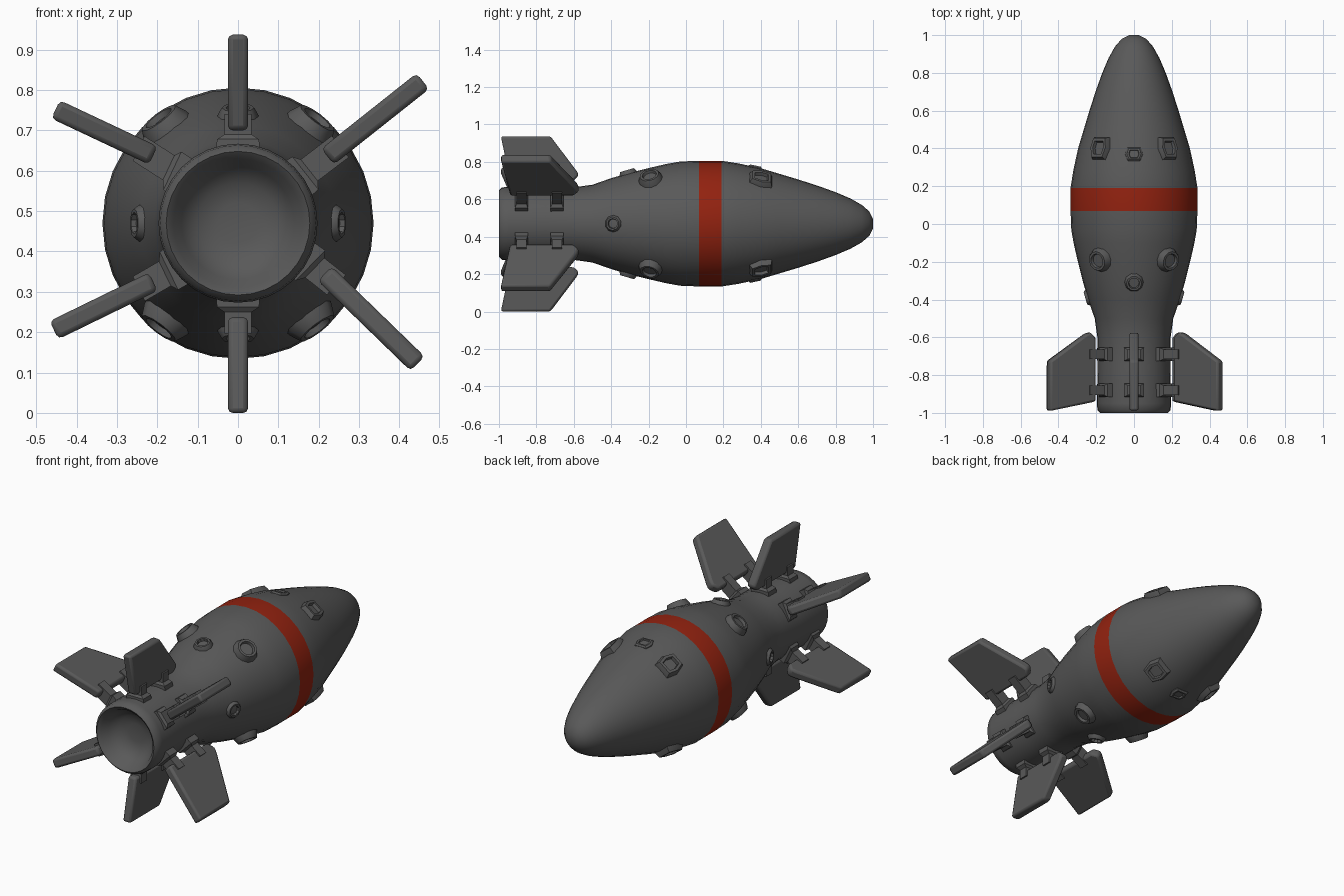
import bpy, bmesh, math
from mathutils import Vector, Matrix

if "Cube" in bpy.data.objects:
    bpy.data.objects.remove(bpy.data.objects["Cube"])

CZ = 0.47  # height of the long axis


def material(name, rgb):
    m = bpy.data.materials.new(name)
    m.diffuse_color = (*rgb, 1)
    m.use_nodes = True
    m.node_tree.nodes["Principled BSDF"].inputs["Base Color"].default_value = m.diffuse_color
    return m


GREY = material("dark_grey", (0.1, 0.1, 0.1))
RED = material("band_red", (0.29, 0.016, 0.005))


def finish(name, bm, mats=(GREY,), bevel=0, angle=35):
    bmesh.ops.recalc_face_normals(bm, faces=bm.faces)
    me = bpy.data.meshes.new(name)
    bm.to_mesh(me)
    bm.free()
    for m in mats:
        me.materials.append(m)
    ob = bpy.data.objects.new(name, me)
    bpy.context.collection.objects.link(ob)
    if bevel:
        mod = ob.modifiers.new("bevel", 'BEVEL')
        mod.width, mod.segments = bevel, 2
    bpy.ops.object.select_all(action='DESELECT')
    ob.select_set(True)
    bpy.context.view_layer.objects.active = ob
    bpy.ops.object.shade_smooth_by_angle(angle=math.radians(angle))
    return ob


def loft(bm, rings):
    """Skin closed rings of points and cap both ends."""
    vs = [[bm.verts.new(p) for p in r] for r in rings]
    n = len(vs[0])
    for a, b in zip(vs, vs[1:]):
        for i in range(n):
            bm.faces.new((a[i], a[(i + 1) % n], b[(i + 1) % n], b[i]))
    bm.faces.new(vs[0])
    bm.faces.new(vs[-1])


# Body: turned profile (y, radius), with a dished tail
DISH = [(-0.90, 0.05), (-0.91, 0.10), (-0.945, 0.14), (-0.985, 0.16)]
OUTER = [(-1.0, 0.178), (-0.985, 0.193), (-0.95, 0.197), (-0.75, 0.192), (-0.6, 0.194),
         (-0.5, 0.208), (-0.4, 0.243), (-0.3, 0.272), (-0.2, 0.297), (-0.1, 0.32),
         (-0.03, 0.332), (0.07, 0.336), (0.19, 0.336), (0.28, 0.322), (0.4, 0.296),
         (0.5, 0.266), (0.6, 0.236), (0.7, 0.204), (0.8, 0.168), (0.88, 0.134),
         (0.94, 0.1), (0.98, 0.065), (1.0, 0.025)]
SIDES = 32
bm = bmesh.new()
loft(bm, [[(r * math.cos(2 * math.pi * i / SIDES), y, CZ + r * math.sin(2 * math.pi * i / SIDES))
           for i in range(SIDES)] for y, r in DISH + OUTER])
for f in bm.faces:
    if 0.08 < f.calc_center_median().y < 0.18:
        f.material_index = 1  # painted band
finish("body", bm, (GREY, RED), angle=50)


def surface(y, deg):
    """Frame on the body: x = tangent, y = along body, z = outward normal."""
    for (y0, r0), (y1, r1) in zip(OUTER, OUTER[1:]):
        if y0 <= y <= y1:
            slope = (r1 - r0) / (y1 - y0)
            r = r0 + slope * (y - y0)
            break
    a = math.radians(deg)
    rad = Vector((math.cos(a), 0, math.sin(a)))
    n = (rad - Vector((0, slope, 0))).normalized()
    t = Vector((-rad.z, 0, rad.x))
    m = Matrix((t, n.cross(t), n)).transposed().to_4x4()
    m.translation = rad * r + Vector((0, y, CZ))
    return m


def boss(name, y, deg, outline, height, taper=0.8, rim=0.6, recess=0.015):
    """Tapered raised fitting with a sunken centre."""
    m = surface(y, deg)
    bm = bmesh.new()
    loft(bm, [[m @ Vector((x * s, v * s, h)) for x, v in outline]
              for s, h in ((1.1, -0.04), (1, 0), (taper, height), (rim, height), (rim * 0.9, height - recess))])
    finish(name, bm)


def circle(r, n=12):
    return [(r * math.cos(2 * math.pi * i / n), r * math.sin(2 * math.pi * i / n)) for i in range(n)]


PAD = [(-0.045, -0.06), (0.045, -0.06), (0.058, 0.0), (0.04, 0.06), (-0.04, 0.06), (-0.058, 0.0)]

# Round ports, front pads and small studs
for d in (53, 127, 233, 307):
    boss("round_port_%d" % d, -0.19, d, circle(0.065), 0.028)
    boss("front_pad_%d" % d, 0.40, d, PAD, 0.022, taper=0.85, recess=0.018)
for d in (90, 270):
    boss("small_port_%d" % d, -0.31, d, circle(0.05, 10), 0.018)
    boss("small_pad_%d" % d, 0.37, d, [(x * 0.8, v * 0.6) for x, v in PAD], 0.008, recess=0.008)
for d in (0, 180):
    boss("side_stud_%d" % d, -0.39, d, circle(0.045, 10), 0.012)

# Fins: inner and outer end in the x-z plane
FINS = {
    "top": ((0, 0.70), (0, 0.937)), "bottom": ((0, 0.237), (0, 0.0)),
    "upper_right": ((0.222, 0.635), (0.458, 0.822)), "lower_right": ((0.215, 0.345), (0.445, 0.122)),
    "upper_left": ((-0.21, 0.638), (-0.452, 0.752)), "lower_left": ((-0.21, 0.325), (-0.456, 0.205)),
}
SHAPE = [(0, -0.94), (0, -0.60), (0.12, -0.572), (0.22, -0.585), (1, -0.725), (1, -0.99)]
for name, (a, b) in FINS.items():
    a, b = Vector((a[0], 0, a[1])), Vector((b[0], 0, b[1]))
    out = (b - a).normalized()
    side = Vector((-out.z, 0, out.x))
    bm = bmesh.new()
    loft(bm, [[a.lerp(b, t) + Vector((0, y, 0)) + side * w for t, y in SHAPE] for w in (-0.025, 0.025)])
    finish("fin_" + name, bm, bevel=0.012)

    # Two flared brackets hold each fin
    foot = (a - Vector((0, 0, CZ))).normalized()
    base = Vector((0, 0, CZ)) + foot * 0.175
    for label, y in (("front", -0.69), ("rear", -0.88)):
        bm = bmesh.new()
        rings = []
        for p, w, l in ((base, 0.055, 0.035), (base + foot * 0.033, 0.052, 0.035),
                        (base + foot * 0.045, 0.034, 0.026), (a + out * 0.04, 0.034, 0.026)):
            rings.append([p + side * (w * i) + Vector((0, y + l * j, 0))
                          for i, j in ((-1, -1), (1, -1), (1, 1), (-1, 1))])
        loft(bm, rings)
        finish("%s_bracket_%s" % (label, name), bm)
